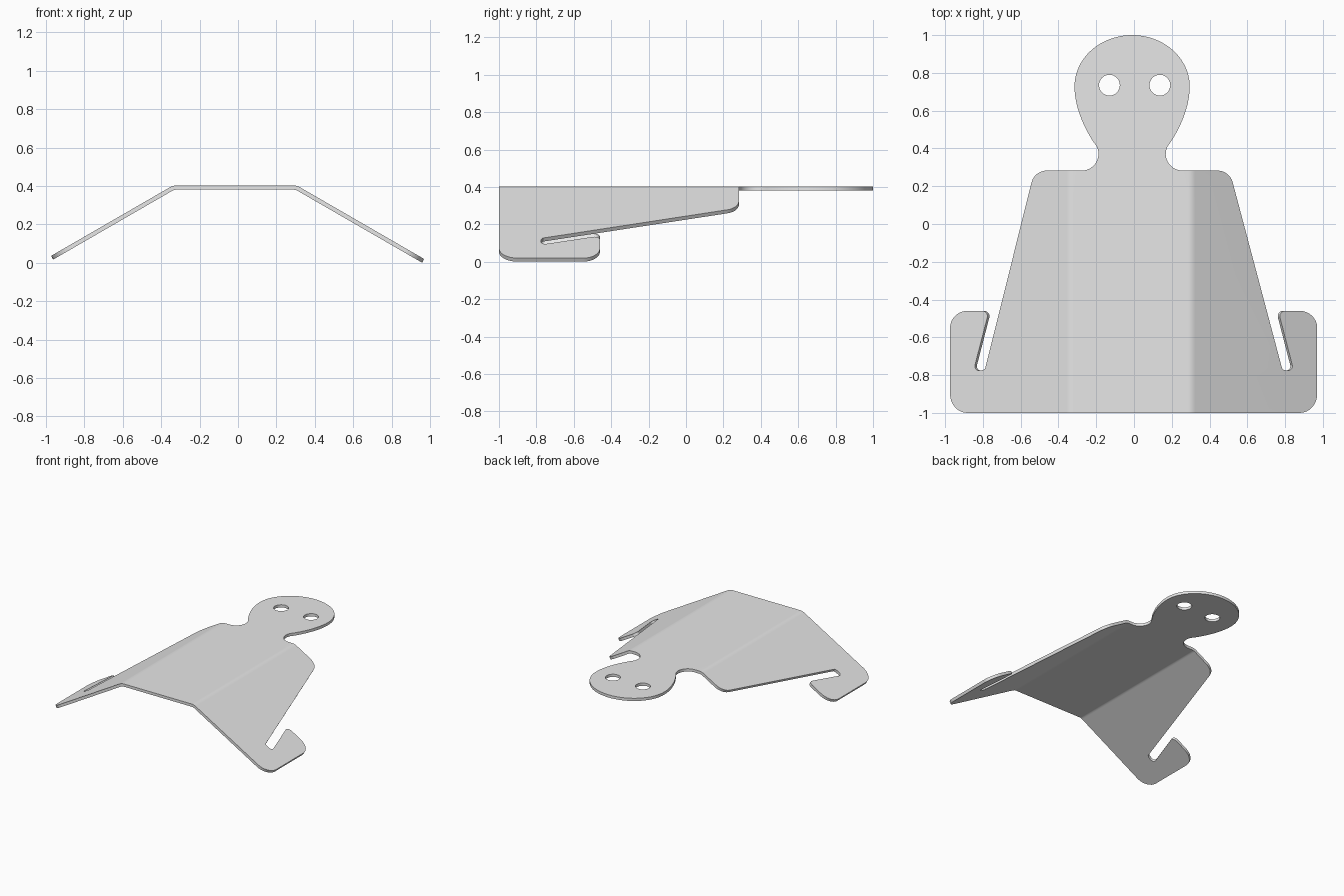
import bpy, bmesh
from math import radians, tan, cos, sin
from mathutils import Vector

cube = bpy.data.objects.get("Cube")
if cube:
    bpy.data.objects.remove(cube)

THICK = 0.022
TOP = 0.403
SLOPE = tan(radians(30))
BENDS = ((-1, 0.338), (1, 0.306))   # side, distance of bend line from centre
SOFT = 0.018                        # half width of each rounded bend


def arc(cx, cy, rx, ry, start, end, steps):
    """Points along an elliptical arc, angles in degrees."""
    angles = [radians(start + (end - start) * i / steps) for i in range(steps + 1)]
    return [(cx + rx * cos(a), cy + ry * sin(a)) for a in angles]


def bezier(a, b, c, d, steps):
    """Inner points of a cubic curve."""
    a, b, c, d = map(Vector, (a, b, c, d))
    pts = []
    for i in range(1, steps):
        t = i / steps
        u = 1 - t
        pts.append(tuple(a*u**3 + b*3*u*u*t + c*3*u*t*t + d*t**3))
    return pts


def drop(x):
    """Height lost by folding the wings down."""
    for side, bend in BENDS:
        d = x * side - bend
        if d > SOFT:
            return SLOPE * d
        if d > -SOFT:
            return SLOPE * (d + SOFT) ** 2 / (4 * SOFT)
    return 0.0


# Half outline of the sheet, from the crown down to the front edge
half = arc(0, 0.728, 0.305, 0.272, 90, 0, 20)
half += bezier((0.305, 0.728), (0.305, 0.61), (0.245, 0.49), (0.19, 0.413), 12)
half += arc(0.266, 0.371, 0.088, 0.088, 151, 270, 12)            # neck fillet
half += arc(0.452, 0.2, 0.083, 0.083, 90, 14, 7)                 # shoulder
half += [(0.786, -0.765)]
half += arc(0.811, -0.752, 0.026, 0.026, 235, 372, 8)[:1]        # slot end
half += arc(0.818, -0.753, 0.023, 0.023, 270, 374, 6)
half += arc(0.802, -0.488, 0.028, 0.028, 194, 90, 6)             # hook tip
half += arc(0.88, -0.55, 0.092, 0.09, 90, 0, 8)
half += arc(0.88, -0.9, 0.092, 0.1, 0, -90, 8)


def shift(y):
    """The head sits slightly off the centre line."""
    return -0.01 if y > 0.1 else -0.002


right = [(x + shift(y), y) for x, y in half]
left = [(-x + shift(y), y) for x, y in reversed(half[1:])]
holes = [arc(x, 0.735, 0.055, 0.055, 0, 348.75, 31) for x in (-0.13, 0.137)]

# Flat sheet with eye holes
bm = bmesh.new()
for loop in [right + left] + holes:
    verts = [bm.verts.new((x, y, 0)) for x, y in loop]
    for i, v in enumerate(verts):
        bm.edges.new((verts[i - 1], v))
bmesh.ops.triangle_fill(bm, edges=bm.edges[:], use_beauty=True, normal=(0, 0, 1))

# Crease lines, then fold the wings
for side, bend in BENDS:
    for k in (-1, -0.33, 0.33, 1):
        bmesh.ops.bisect_plane(bm, geom=bm.verts[:] + bm.edges[:] + bm.faces[:],
                               plane_co=(side * (bend + k * SOFT), 0, 0),
                               plane_no=(1, 0, 0))
for v in bm.verts:
    v.co.z = TOP - drop(v.co.x)
for f in bm.faces:
    f.normal_update()
    if f.normal.z < 0:
        f.normal_flip()

mesh = bpy.data.meshes.new("folded_sheet")
bm.to_mesh(mesh)
bm.free()
sheet = bpy.data.objects.new("folded_sheet", mesh)
bpy.context.collection.objects.link(sheet)

# Plain grey metal
mat = bpy.data.materials.new("grey_metal")
mat.use_nodes = True
grey = (0.8, 0.8, 0.8, 1)
mat.diffuse_color = grey
mat.node_tree.nodes["Principled BSDF"].inputs["Base Color"].default_value = grey
mesh.materials.append(mat)

# Sheet thickness
solid = sheet.modifiers.new("thickness", 'SOLIDIFY')
solid.thickness = THICK
solid.offset = -1
solid.use_even_offset = True
bpy.context.view_layer.objects.active = sheet
sheet.select_set(True)
bpy.ops.object.modifier_apply(modifier=solid.name)
bpy.ops.object.shade_smooth_by_angle(angle=radians(30))
weighted = sheet.modifiers.new("even_shading", 'WEIGHTED_NORMAL')
weighted.keep_sharp = True
